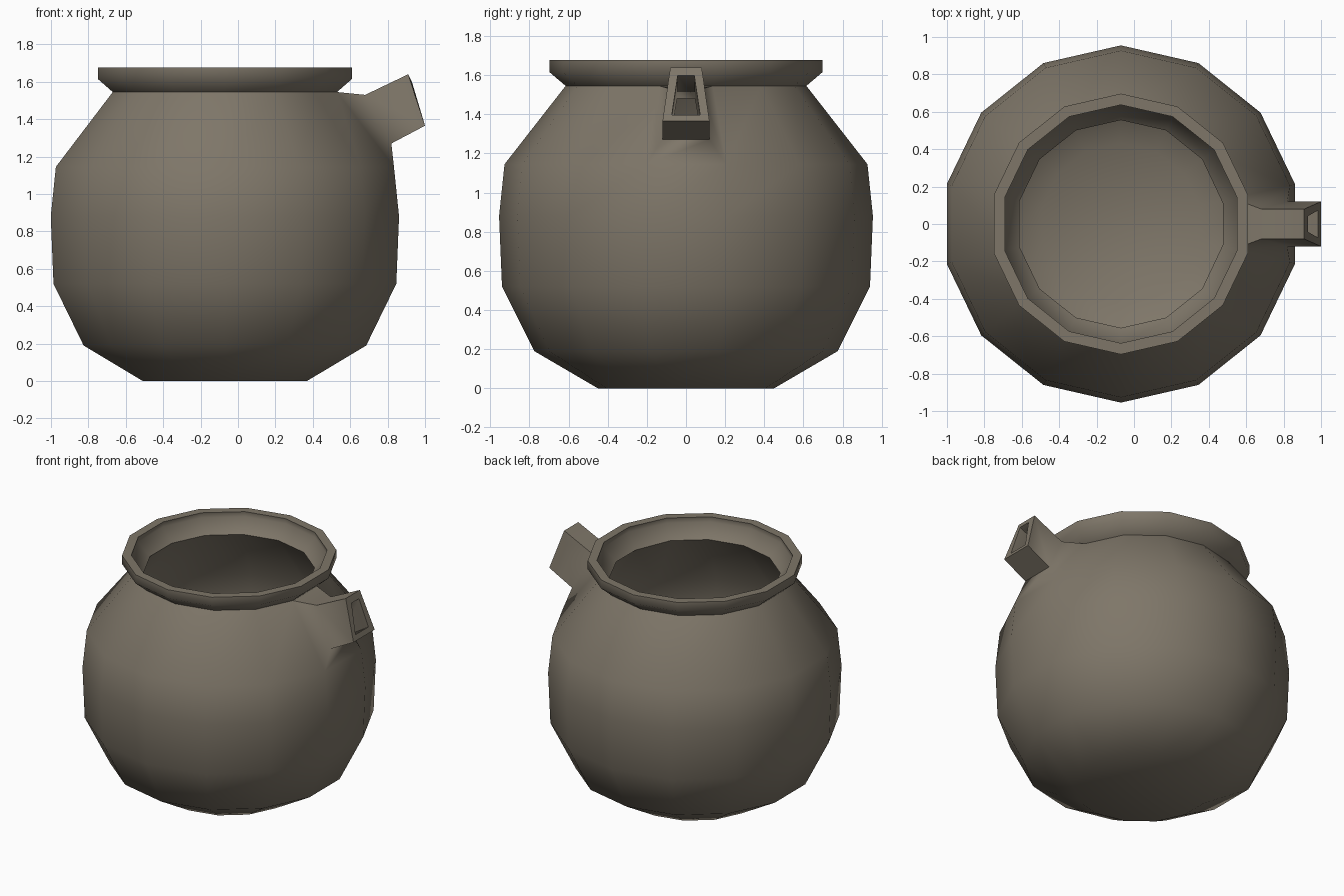
import bpy
import bmesh
import math

cube = bpy.data.objects.get("Cube")
if cube:
    bpy.data.objects.remove(cube, do_unlink=True)

SIDES = 14
CENTRE_X = -0.07
WALL = 0.06

# Fired clay colour
clay = bpy.data.materials.new("grey brown clay")
clay.use_nodes = True
colour = (0.21, 0.182, 0.14, 1)
clay.diffuse_color = colour
clay.node_tree.nodes["Principled BSDF"].inputs["Base Color"].default_value = colour

# Outer profile of the pot: radius, height
profile = [(0.45, 0), (0.775, 0.19), (0.94, 0.52), (0.955, 0.88),
           (0.927, 1.145), (0.615, 1.545), (0.697, 1.615), (0.697, 1.677)]
SHOULDER = 4    # the spout grows from the panel above this ring

bm = bmesh.new()


def pot_ring(radius, z):
    angles = [2 * math.pi * (k + 0.5) / SIDES for k in range(SIDES)]
    return [bm.verts.new((CENTRE_X + radius * math.cos(a), radius * math.sin(a), z))
            for a in angles]


def spout_ring(bottom, top):
    """Trapezoid section: each end is x, z and half width."""
    (xb, zb, wb), (xt, zt, wt) = bottom, top
    return [bm.verts.new(p) for p in
            [(xb, -wb, zb), (xb, wb, zb), (xt, wt, zt), (xt, -wt, zt)]]


def bridge(a, b, skip=None):
    n = len(a)
    for i in range(n):
        if i != skip:
            j = (i + 1) % n
            bm.faces.new((a[i], a[j], b[j], b[i]))


# Pot body, leaving one shoulder panel open for the spout
rings = [pot_ring(r, z) for r, z in profile]
bm.faces.new(rings[0][::-1])
for i in range(len(rings) - 1):
    bridge(rings[i], rings[i + 1], SIDES - 1 if i == SHOULDER else None)

# Spout, flared at its root and open at its end
low, high = rings[SHOULDER], rings[SHOULDER + 1]
root = [low[-1], low[0], high[0], high[-1]]
neck = spout_ring((0.82, 1.27, 0.12), (0.68, 1.53, 0.08))
mouth = spout_ring((1.0, 1.365, 0.12), (0.91, 1.64, 0.08))
bridge(root, neck)
bridge(neck, mouth)

bmesh.ops.recalc_face_normals(bm, faces=bm.faces)
mesh = bpy.data.meshes.new("pot_with_spout")
bm.to_mesh(mesh)
bm.free()
mesh.materials.append(clay)
pot = bpy.data.objects.new("pot_with_spout", mesh)
bpy.context.collection.objects.link(pot)

# Wall thickness, inwards from the outer surface
wall = pot.modifiers.new("wall", 'SOLIDIFY')
wall.thickness = WALL
wall.offset = -1

bpy.context.view_layer.objects.active = pot
pot.select_set(True)
bpy.ops.object.modifier_apply(modifier="wall")
bpy.ops.object.shade_smooth_by_angle(angle=math.radians(60))
